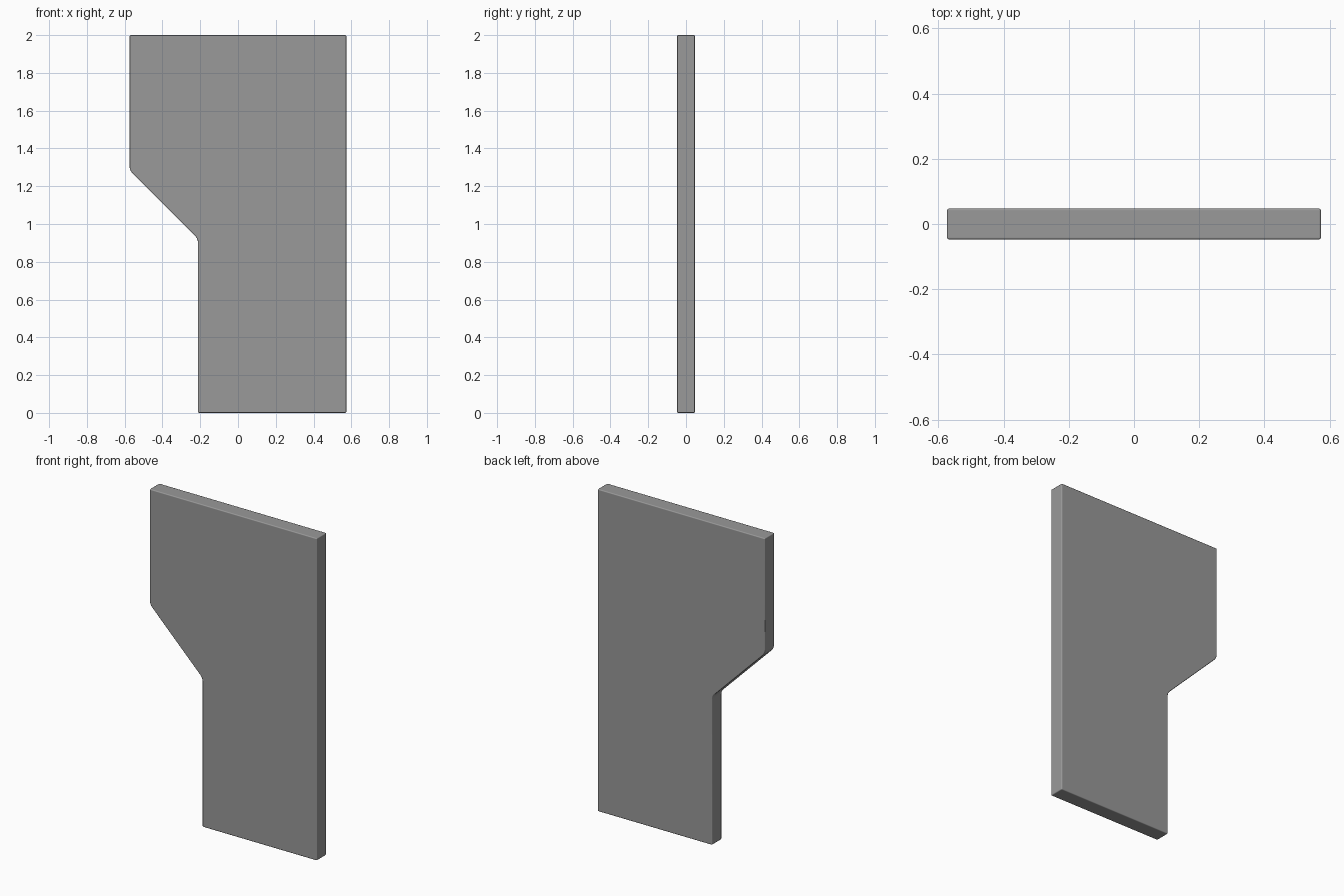
import bpy, bmesh
from mathutils import Vector

if "Cube" in bpy.data.objects:
    bpy.data.objects.remove(bpy.data.objects["Cube"])

HALF_THICKNESS = 0.0475

# Front outline of the panel: wide upper part, sloped step, narrow lower part
outline = [(-0.212, 0), (0.574, 0), (0.574, 2), (-0.574, 2),
           (-0.574, 1.284), (-0.212, 0.922)]

bm = bmesh.new()
verts = [bm.verts.new((x, -HALF_THICKNESS, z)) for x, z in outline]
bm.faces.new(verts)

# Round the two corners of the sloped step
bmesh.ops.bevel(bm, geom=verts[4:6], offset=0.02, segments=4,
                profile=0.5, affect='VERTICES')

# Give the panel its thickness
extruded = bmesh.ops.extrude_face_region(bm, geom=bm.faces[:])
back = [g for g in extruded["geom"] if isinstance(g, bmesh.types.BMVert)]
bmesh.ops.translate(bm, verts=back, vec=Vector((0, 2 * HALF_THICKNESS, 0)))
bmesh.ops.recalc_face_normals(bm, faces=bm.faces[:])

mesh = bpy.data.meshes.new("stepped_panel")
bm.to_mesh(mesh)
bm.free()
panel = bpy.data.objects.new("stepped_panel", mesh)
bpy.context.collection.objects.link(panel)

# Dark grey finish
finish = bpy.data.materials.new("dark_grey")
finish.diffuse_color = (0.32, 0.32, 0.32, 1)
finish.use_nodes = True
finish.node_tree.nodes["Principled BSDF"].inputs["Base Color"].default_value = finish.diffuse_color
mesh.materials.append(finish)

# Softened outer edges
bevel = panel.modifiers.new("edge_rounding", 'BEVEL')
bevel.width = 0.006
bevel.segments = 2
bevel.limit_method = 'ANGLE'
bevel.angle_limit = 1.0

# Smooth shading with sharp edges kept
bpy.context.view_layer.objects.active = panel
panel.select_set(True)
bpy.ops.object.shade_smooth_by_angle()
bevel.harden_normals = True
